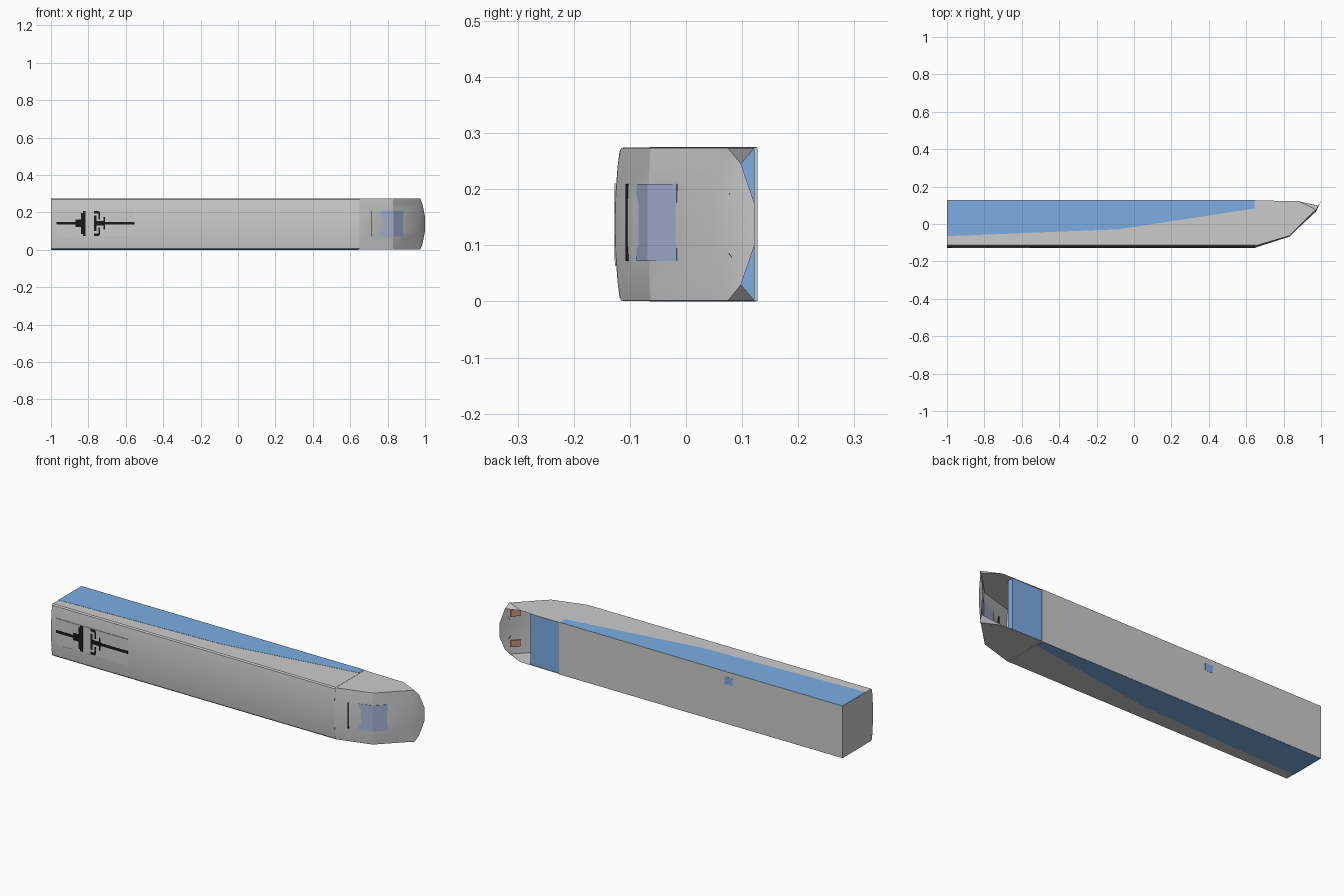
import bpy, bmesh, math
from mathutils import Vector

if "Cube" in bpy.data.objects:
    bpy.data.objects.remove(bpy.data.objects["Cube"])

W = 0.275          # width of the vehicle (along z)
MID = W / 2


def material(name, rgb):
    m = bpy.data.materials.new(name)
    m.diffuse_color = (*rgb, 1)
    m.use_nodes = True
    m.node_tree.nodes["Principled BSDF"].inputs["Base Color"].default_value = m.diffuse_color
    return m


BLUE = material("blue_paint", (0.2, 0.42, 0.76))
GLASS = material("tinted_glass", (0.4, 0.47, 0.7))
LAMP = material("lamp_orange", (0.62, 0.3, 0.2))
BLACK = material("black", (0.01, 0.01, 0.01))


def mesh_object(name, verts, faces, mat=None, smooth=None):
    bm = bmesh.new()
    vs = [bm.verts.new(v) for v in verts]
    for f in faces:
        bm.faces.new([vs[i] for i in f])
    bmesh.ops.remove_doubles(bm, verts=bm.verts, dist=1e-5)
    bmesh.ops.recalc_face_normals(bm, faces=bm.faces)
    me = bpy.data.meshes.new(name)
    bm.to_mesh(me)
    bm.free()
    ob = bpy.data.objects.new(name, me)
    bpy.context.collection.objects.link(ob)
    if mat:
        me.materials.append(mat)
    if smooth:
        bpy.ops.object.select_all(action='DESELECT')
        ob.select_set(True)
        bpy.context.view_layer.objects.active = ob
        bpy.ops.object.shade_smooth_by_angle(angle=math.radians(smooth))
    return ob


def prism(name, outline, offset, mat=None, smooth=None):
    """Extrude a 3D outline along an offset vector."""
    n = len(outline)
    a = [Vector(p) for p in outline]
    verts = a + [p + Vector(offset) for p in a]
    faces = [range(n), range(n, 2 * n)]
    faces += [(i, (i + 1) % n, n + (i + 1) % n, n + i) for i in range(n)]
    return mesh_object(name, verts, faces, mat, smooth)


def box(name, x, y, z, mat=None):
    return prism(name, [(x[0], y[0], z[0]), (x[1], y[0], z[0]),
                        (x[1], y[0], z[1]), (x[0], y[0], z[1])],
                 (0, y[1] - y[0], 0), mat)


# Long car body with a gently crowned roof facing -y
half = [(-0.113, 0.001), (-0.1185, 0.007), (-0.122, 0.035), (-0.1255, 0.08), (-0.127, 0.12)]
roof = half + [(y, W - z) for y, z in reversed(half)]
section = [(0.127, 0.001)] + roof + [(0.127, W - 0.001)]
prism("car_body", [(-1, y, z) for y, z in section], (1.65, 0, 0), smooth=25)

# Painted wedge on both flanks
wedge = [(-1, 0.126), (-1, -0.065), (-0.08, -0.028), (0.645, 0.083), (0.645, 0.126)]
for name, z in (("lower_side_stripe", 0), ("upper_side_stripe", W - 0.001)):
    prism(name, [(x, y, z) for x, y in wedge], (0, 0, 0.001), BLUE)

# Nose shell: stations across the width, each a profile from roof to lip
stations = [  # z, roof y at joint, lip (x, y)
    (0.002, -0.116, (0.975, 0.075)),
    (0.03, -0.121, (0.986, 0.098)),
    (0.10, -0.126, (1.0, 0.122)),
]
stations += [(W - z, r, lip) for z, r, lip in reversed(stations)]
verts, faces = [], []
for z, r, (lx, ly) in stations:
    bulge = (r + 0.116) * 0.4
    verts += [(0.65, r, z), (0.83, -0.063 + bulge, z),
              (0.965 + (lx - 0.975) * 0.3, 0.070 + bulge, z), (lx, ly, z)]
for s in range(5):
    for k in range(3):
        a = s * 4 + k
        faces.append((a, a + 1, a + 5, a + 4))
# Side walls and lower corner facets
for s, nxt in ((0, 1), (5, 4)):
    z = stations[s][0]
    b = len(verts)
    verts += [(0.88, 0.122, z), (0.65, 0.126, z)]
    faces.append((s * 4, s * 4 + 1, s * 4 + 2, s * 4 + 3, b, b + 1))
    faces.append((s * 4 + 3, nxt * 4 + 3, b))
mesh_object("nose_shell", verts, faces, smooth=25)

# Underside panel behind the open nose
prism("nose_floor", [(0.65, 0.119, 0.004), (0.82, 0.119, 0.004),
                     (0.82, 0.119, W - 0.004), (0.65, 0.119, W - 0.004)], (0, 0.003, 0), BLUE)
box("nose_bulkhead", (0.815, 0.82), (0.09, 0.119), (0.004, W - 0.004), BLUE)


def nose_strip(name, pts, z0, z1, mat, t=0.003):
    """Thin plate following the nose slope."""
    side = pts + [(x - t, y + t) for x, y in reversed(pts)]
    return prism(name, [(x, y, z0) for x, y in side], (0, 0, z1 - z0), mat)


# Windscreen bent over the slope break, with a dark slot behind it
nose_strip("windscreen", [(0.763, -0.0885), (0.831, -0.0685), (0.884, -0.0165)],
           0.072, 0.209, GLASS)
box("roof_slot", (0.713, 0.717), (-0.108, -0.10), (0.072, 0.209), BLACK)

# Headlamps and wipers, mirrored about the centre
for tag, m in (("lower", 1), ("upper", -1)):
    z0, z1 = sorted((MID + m * (0.04 - MID), MID + m * (0.074 - MID)))
    nose_strip(tag + "_headlamp", [(0.937, 0.039), (0.9705, 0.073)], z0, z1, LAMP, 0.005)
    zs = MID + m * (0.08 - MID)
    prism(tag + "_wiper", [(0.968, 0.074, zs + m * 0.018), (0.977, 0.084, zs - m * 0.002),
                           (0.976, 0.079, zs + m * 0.004)], (0.002, -0.002, 0), BLACK)

# Flat current collector on the roof
plates = [
    ((-0.97, -0.87), (0.134, 0.149)), ((-0.87, -0.83), (0.122, 0.161)),
    ((-0.83, -0.815), (0.075, 0.208)), ((-0.84, -0.83), (0.085, 0.198)),
    ((-0.77, -0.743), (0.075, 0.088)), ((-0.77, -0.743), (0.195, 0.208)),
    ((-0.77, -0.757), (0.10, 0.183)), ((-0.745, -0.738), (0.08, 0.12)),
    ((-0.745, -0.738), (0.163, 0.203)), ((-0.757, -0.71), (0.13, 0.153)),
    ((-0.72, -0.711), (0.108, 0.175)), ((-0.71, -0.553), (0.134, 0.149)),
]
box("collector_base", (-0.97, -0.553), (-0.1272, -0.122), (0.073, 0.21))
for i, (x, z) in enumerate(plates):
    box(f"collector_part_{i + 1}", x, (-0.1278, -0.126), z, BLACK)
for i, x in enumerate([(-0.935, -0.87), (-0.795, -0.76)]):
    box(f"roof_step_{i + 1}", x, (-0.1262, -0.122), (0.063, 0.071))

# Small hatch on the underside
box("underside_hatch", (-0.36, -0.315), (0.126, 0.1278), (0.208, 0.247), BLUE)
